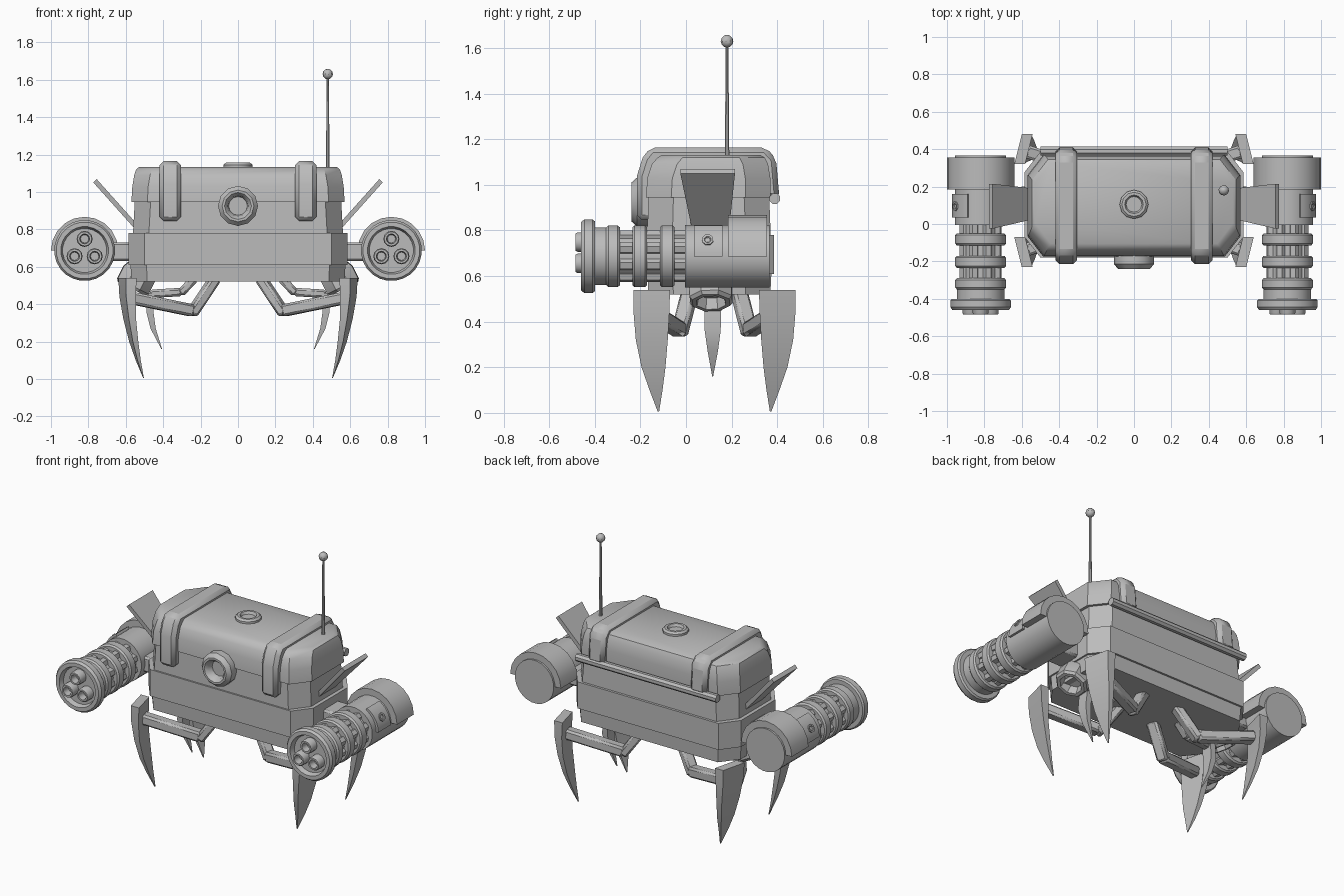
import bpy, bmesh, math
from mathutils import Vector

cube = bpy.data.objects.get("Cube")
if cube:
    bpy.data.objects.remove(cube, do_unlink=True)

grey = bpy.data.materials.new("plain_grey")
grey.use_nodes = True
grey.diffuse_color = (0.5, 0.5, 0.5, 1)
grey.node_tree.nodes["Principled BSDF"].inputs["Base Color"].default_value = (0.5, 0.5, 0.5, 1)

MID = 0.11        # body centre along y
LEG_MID = 0.125   # mirror line of the front and back legs


def loft(name, rings, mirror=False, bevel=0):
    """Skin a list of equal-length point rings, capping both ends."""
    bm = bmesh.new()
    loops = [[bm.verts.new(p) for p in ring] for ring in rings]
    for a, b in zip(loops, loops[1:]):
        for i in range(len(a)):
            j = (i + 1) % len(a)
            bm.faces.new((a[i], a[j], b[j], b[i]))
    bm.faces.new(loops[0])
    bm.faces.new(loops[-1])
    bmesh.ops.recalc_face_normals(bm, faces=bm.faces)
    mesh = bpy.data.meshes.new(name)
    bm.to_mesh(mesh)
    bm.free()
    mesh.materials.append(grey)
    ob = bpy.data.objects.new(name, mesh)
    bpy.context.collection.objects.link(ob)
    bpy.ops.object.select_all(action='DESELECT')
    ob.select_set(True)
    bpy.context.view_layer.objects.active = ob
    bpy.ops.object.shade_smooth_by_angle(angle=math.radians(32))
    if bevel:
        mod = ob.modifiers.new("bevel", 'BEVEL')
        mod.width = bevel
        mod.limit_method = 'ANGLE'
    if mirror:
        ob.modifiers.new("mirror", 'MIRROR')
    return ob


def turned(name, origin, axis, profile, sides=16, mirror=False):
    """Turn a (radius, distance) profile around an axis."""
    axis = Vector(axis).normalized()
    u = axis.orthogonal().normalized()
    v = axis.cross(u)
    turn = [2 * math.pi * (i + 0.5) / sides for i in range(sides)]
    rings = [[Vector(origin) + axis * d + (u * math.cos(a) + v * math.sin(a)) * r
              for a in turn] for r, d in profile]
    return loft(name, rings, mirror)


def octagon(z, hx, y0, y1, cx=0.085, cy=0.11):
    """Rectangle with cut corners at a given height."""
    return [(hx, y0 + cy, z), (hx, y1 - cy, z), (hx - cx, y1, z), (cx - hx, y1, z),
            (-hx, y1 - cy, z), (-hx, y0 + cy, z), (cx - hx, y0, z), (hx - cx, y0, z)]


def link(name, a, b, w, h):
    """Chamfered bar between two points."""
    a, b = Vector(a), Vector(b)
    d = (b - a).normalized()
    side = d.cross(Vector((0, 0, 1))).normalized() * w / 2
    up = side.cross(d).normalized() * h / 2
    return loft(name, [[p + side + up, p - side + up, p - side - up, p + side - up]
                       for p in (a, b)], True, 0.012)


def shell(name, centre, r_in, r_out, a0, a1, y0, y1):
    """Curved plate wrapped around a barrel running along y."""
    angles = [math.radians(a0 + (a1 - a0) * i / 10) for i in range(11)]
    pts = [(r_out, a) for a in angles] + [(r_in, a) for a in reversed(angles)]
    return loft(name, [[(centre[0] + r * math.cos(a), y, centre[1] + r * math.sin(a))
                        for r, a in pts] for y in (y0, y1)], True)


# Chest-shaped body: base, belt, upper wall and rounded lid
loft("body_base", [octagon(0.52, 0.57, -0.165, 0.37), octagon(0.62, 0.575, -0.17, 0.375)])
loft("body_belt", [octagon(0.61, 0.585, -0.18, 0.387), octagon(0.78, 0.585, -0.18, 0.387)])
loft("body_wall", [octagon(0.77, 0.562, -0.17, 0.372), octagon(0.95, 0.552, -0.165, 0.365)])
loft("lid", [octagon(0.945, 0.57, -0.175, 0.37), octagon(1.03, 0.565, -0.17, 0.37),
             octagon(1.09, 0.555, -0.15, 0.36), octagon(1.12, 0.545, -0.125, 0.345),
             octagon(1.132, 0.53, -0.105, 0.325)])

# Straps over the lid, hinge rod behind
strap = [(-0.215, 0.845), (-0.215, 1.04), (-0.19, 1.12), (-0.155, 1.165), (0.35, 1.165),
         (0.395, 1.115), (0.41, 0.94), (0.3, 0.94), (-0.1, 0.94), (-0.1, 0.845)]
loft("lid_strap", [[(x, y, z) for y, z in strap] for x in (0.305, 0.42)], True, 0.022)
turned("hinge_rod", (-0.5, 0.39, 0.94), (1, 0, 0), [(0.025, 0), (0.025, 1)], 8)

# Round lock in front, round cap on top
turned("front_lock", (0, -0.16, 0.925), (0, -1, 0),
       [(0.107, 0), (0.107, 0.055), (0.085, 0.08), (0.072, 0.08), (0.055, 0.06),
        (0.05, 0.03)], 12)
turned("top_cap", (0, 0.105, 1.12), (0, 0, 1),
       [(0.077, 0), (0.077, 0.025), (0.065, 0.036), (0.05, 0.036), (0.042, 0.02)], 12)

# Antenna
turned("antenna_mast", (0.48, 0.18, 1.1), (0, 0, 1), [(0.011, 0), (0.006, 0.53)], 8)
ball = [math.pi * i / 6 for i in range(1, 6)]
turned("antenna_ball", (0.48, 0.18, 1.63), (0, 0, 1),
       [(0.001, -0.028)] + [(0.028 * math.sin(a), -0.028 * math.cos(a)) for a in ball]
       + [(0.001, 0.028)], 10)

# Cannons
CX, CZ = 0.82, 0.687


def barrel_part(name, profile, dx=0, dz=0, sides=24):
    turned(name, (CX + dx, 0, CZ + dz), (0, 1, 0), profile, sides, True)


barrel_part("cannon_housing", [(0.138, -0.005), (0.138, 0.367)])
barrel_part("cannon_core", [(0.1, -0.36), (0.1, 0.02)], sides=12)
for y0, y1 in ((-0.115, -0.05), (-0.235, -0.17), (-0.35, -0.29)):
    barrel_part("cannon_ring", [(0.128, y0), (0.137, y0 + 0.01), (0.137, y1 - 0.01), (0.128, y1)])
for i in range(8):
    a = math.radians(45 * i + 22.5)
    barrel_part("cannon_rod", [(0.028, -0.35), (0.028, 0.01)],
                0.092 * math.cos(a), 0.092 * math.sin(a), 6)
barrel_part("cannon_muzzle", [(0.128, -0.3), (0.128, -0.4), (0.155, -0.4), (0.163, -0.41),
                              (0.163, -0.445), (0.152, -0.46), (0.128, -0.46), (0.118, -0.43)])
for angle in (90, 210, 330):
    a = math.radians(angle)
    barrel_part("muzzle_tube", [(0.043, -0.4), (0.043, -0.475), (0.038, -0.485),
                                (0.027, -0.485), (0.022, -0.44)],
                0.062 * math.cos(a), 0.062 * math.sin(a), 12)
shell("cannon_sleeve", (CX, CZ), 0.1, 0.18, 0, 180, 0.185, 0.355)
shell("cannon_hatch", (CX, CZ), 0.12, 0.152, 0, 62, 0.035, 0.16)
a = math.radians(28)
turned("hatch_bolt", (CX + 0.14 * math.cos(a), 0.095, CZ + 0.14 * math.sin(a)),
       (math.cos(a), 0, math.sin(a)), [(0.026, 0), (0.026, 0.018), (0.016, 0.018), (0.012, 0.012)],
       8, True)

# Cannon mounts and slanted side shields
link("cannon_mount", (0.55, MID, 0.68), (0.72, MID, 0.68), 0.16, 0.1)
loft("side_shield", [[(x + o, y, z + o) for x, y, z in
                      ((0.55, 0.025, 0.82), (0.55, 0.19, 0.82),
                       (0.765, 0.225, 1.055), (0.765, -0.025, 1.055))]
                     for o in (-0.009, 0.009)][::1] and
     [[(x + o, y, z - o) for x, y, z in
       ((0.55, 0.025, 0.82), (0.55, 0.19, 0.82),
        (0.765, 0.215, 1.06), (0.765, -0.025, 1.06))] for o in (-0.009, 0.009)], True)

# Hollow sockets under each end
turned("end_socket", (0.515, MID, 0.59), (0.45, 0, -0.89),
       [(0.085, 0), (0.1, 0.03), (0.1, 0.105), (0.088, 0.12), (0.068, 0.12), (0.058, 0.07)],
       8, True)


# Legs
def claw(name, sections, flip):
    """Curved claw from (z, x0, x1, y0, y1, twist) sections."""
    rings = []
    for z, x0, x1, y0, y1, t in sections:
        ring = [(x0 - t, y0, z), (x1 - t, y0, z), (x1 + t, y1, z), (x0 + t, y1, z)]
        rings.append([(x, flip(y), z) for x, y, z in ring])
    loft(name, rings, True)


outer = [(0.54, 0.562, 0.62, -0.23, -0.07, 0.02), (0.44, 0.565, 0.616, -0.23, -0.073, 0.018),
         (0.32, 0.56, 0.598, -0.22, -0.08, 0.015), (0.2, 0.543, 0.572, -0.195, -0.09, 0.01),
         (0.1, 0.525, 0.542, -0.16, -0.103, 0.005), (0.005, 0.503, 0.507, -0.124, -0.118, 0)]
inner = [(0.46, 0.445, 0.48, 0.08, 0.155, 0), (0.36, 0.452, 0.49, 0.082, 0.152, 0),
         (0.27, 0.44, 0.468, 0.095, 0.14, 0), (0.16, 0.406, 0.41, 0.115, 0.119, 0)]
for place, flip in (("front", lambda y: y), ("back", lambda y: 2 * LEG_MID - y)):
    claw(place + "_claw", outer, flip)
    link(place + "_lower_link", (0.58, flip(-0.14), 0.435), (0.24, flip(-0.03), 0.365), 0.07, 0.065)
    link(place + "_upper_link", (0.25, flip(-0.03), 0.345), (0.12, flip(0.02), 0.54), 0.07, 0.055)
claw("middle_claw", inner, lambda y: y)
link("middle_lower_link", (0.47, 0.117, 0.455), (0.3, 0.117, 0.465), 0.06, 0.045)
link("middle_upper_link", (0.31, 0.117, 0.455), (0.23, 0.117, 0.54), 0.06, 0.045)
